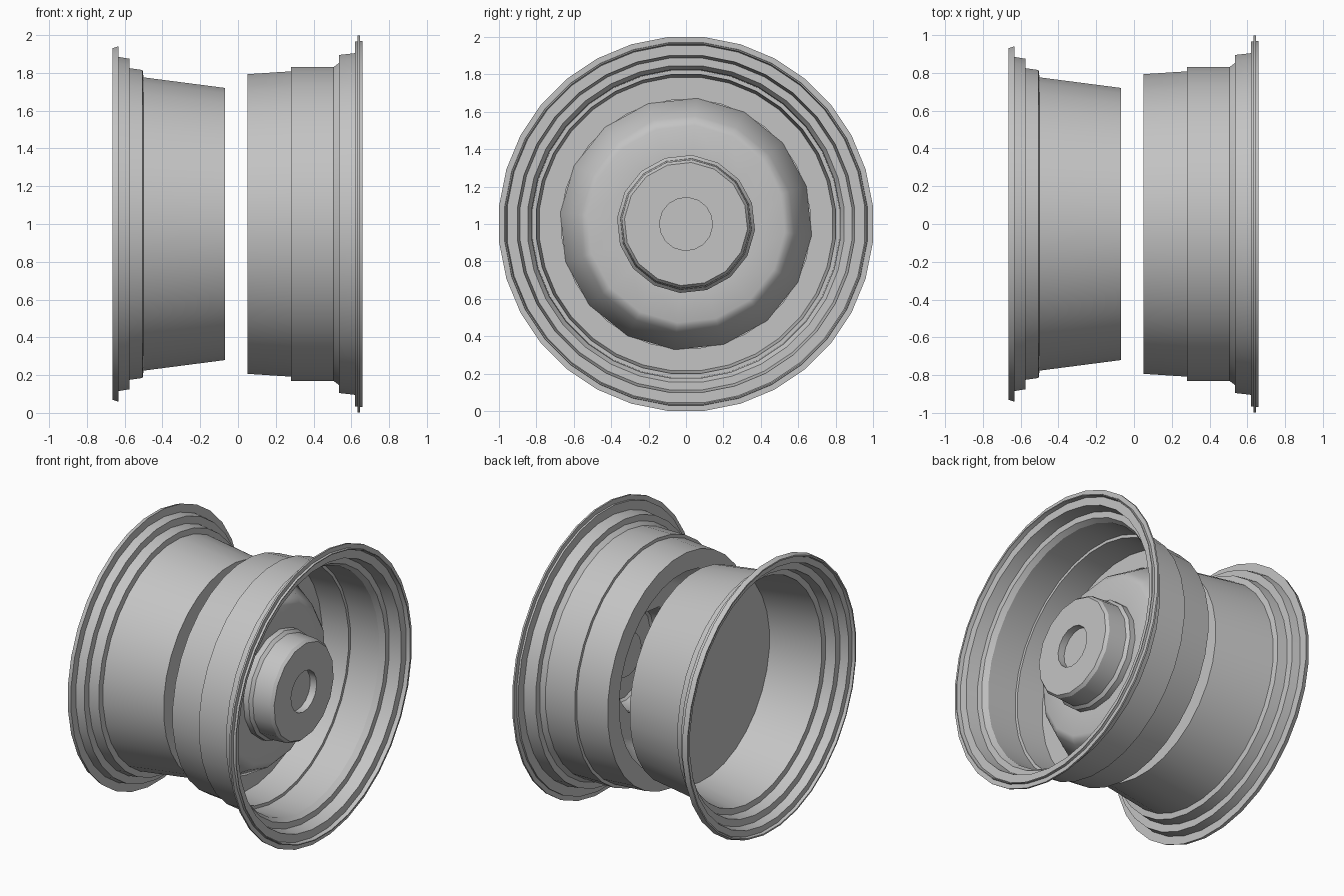
import bpy, bmesh, math
from mathutils import Matrix

cube = bpy.data.objects.get("Cube")
if cube:
    bpy.data.objects.remove(cube)

metal = bpy.data.materials.new("grey metal")
metal.use_nodes = True
GREY = (0.55, 0.55, 0.55, 1)
metal.diffuse_color = GREY
metal.node_tree.nodes["Principled BSDF"].inputs["Base Color"].default_value = GREY


def lathe(name, profile, sides, turn, closed=True):
    """Spin an (x, radius) profile about the wheel axle."""
    bm = bmesh.new()
    verts = [bm.verts.new((x, 0, r)) for x, r in profile]
    edges = [bm.edges.new(pair) for pair in zip(verts, verts[1:])]
    if closed:
        edges.append(bm.edges.new((verts[-1], verts[0])))
    bmesh.ops.spin(bm, geom=verts + edges, cent=(0, 0, 0), axis=(1, 0, 0),
                   angle=math.tau, steps=sides, use_duplicate=False)
    bmesh.ops.remove_doubles(bm, verts=bm.verts[:], dist=0.0005)
    bmesh.ops.recalc_face_normals(bm, faces=bm.faces[:])
    bm.transform(Matrix.Translation((0, 0, 1)) @ Matrix.Rotation(turn, 4, 'X'))
    mesh = bpy.data.meshes.new(name)
    bm.to_mesh(mesh)
    bm.free()
    mesh.materials.append(metal)
    obj = bpy.data.objects.new(name, mesh)
    bpy.context.collection.objects.link(obj)
    bpy.ops.object.select_all(action='DESELECT')
    obj.select_set(True)
    bpy.context.view_layer.objects.active = obj
    bpy.ops.object.shade_smooth_by_angle(angle=math.radians(30))
    return obj


HALF_STEP = math.pi / 32

# Outer rim half: thin stepped shell, narrow flange and inner annular web
lathe("outer_rim", [
    (0.05, 0.668), (0.05, 0.797), (0.28, 0.812), (0.28, 0.834), (0.505, 0.834),
    (0.535, 0.857), (0.535, 0.899), (0.62, 0.909), (0.62, 0.972),
    (0.633, 0.972), (0.633, 1.004), (0.645, 1.004), (0.645, 0.974),
    (0.66, 0.972), (0.66, 0.966), (0.633, 0.96), (0.633, 0.905),
    (0.55, 0.891), (0.55, 0.85), (0.515, 0.828), (0.295, 0.824),
    (0.295, 0.803), (0.10, 0.788), (0.10, 0.668),
], 32, HALF_STEP)

# Inner rim half: thin stepped flange and tapered barrel with a closed end
lathe("inner_rim", [
    (-0.07, 0), (-0.07, 0.724), (-0.50, 0.78), (-0.505, 0.819),
    (-0.575, 0.829), (-0.575, 0.879), (-0.633, 0.889), (-0.633, 0.945),
    (-0.665, 0.935), (-0.665, 0.925), (-0.645, 0.92), (-0.645, 0.879),
    (-0.587, 0.867), (-0.587, 0.819), (-0.517, 0.807), (-0.515, 0.767),
    (-0.15, 0.71), (-0.15, 0),
], 32, HALF_STEP, closed=False)

# Wheel centre: steep raised dish, hub and shallow axle recess, hollow behind
lathe("dish_and_hub", [
    (0.46, 0), (0.46, 0.142), (0.51, 0.142), (0.51, 0.33),
    (0.49, 0.345), (0.36, 0.352), (0.34, 0.37), (0.30, 0.37), (0.30, 0.53),
    (0.29, 0.555), (0.265, 0.58), (0.101, 0.675), (0.085, 0.675),
    (0.255, 0.57), (0.28, 0.54), (0.287, 0.52), (0.287, 0.355),
    (0.34, 0.345), (0.48, 0.335), (0.495, 0.32), (0.495, 0.15),
    (0.45, 0.15), (0.45, 0),
], 16, math.radians(-5), closed=False)
